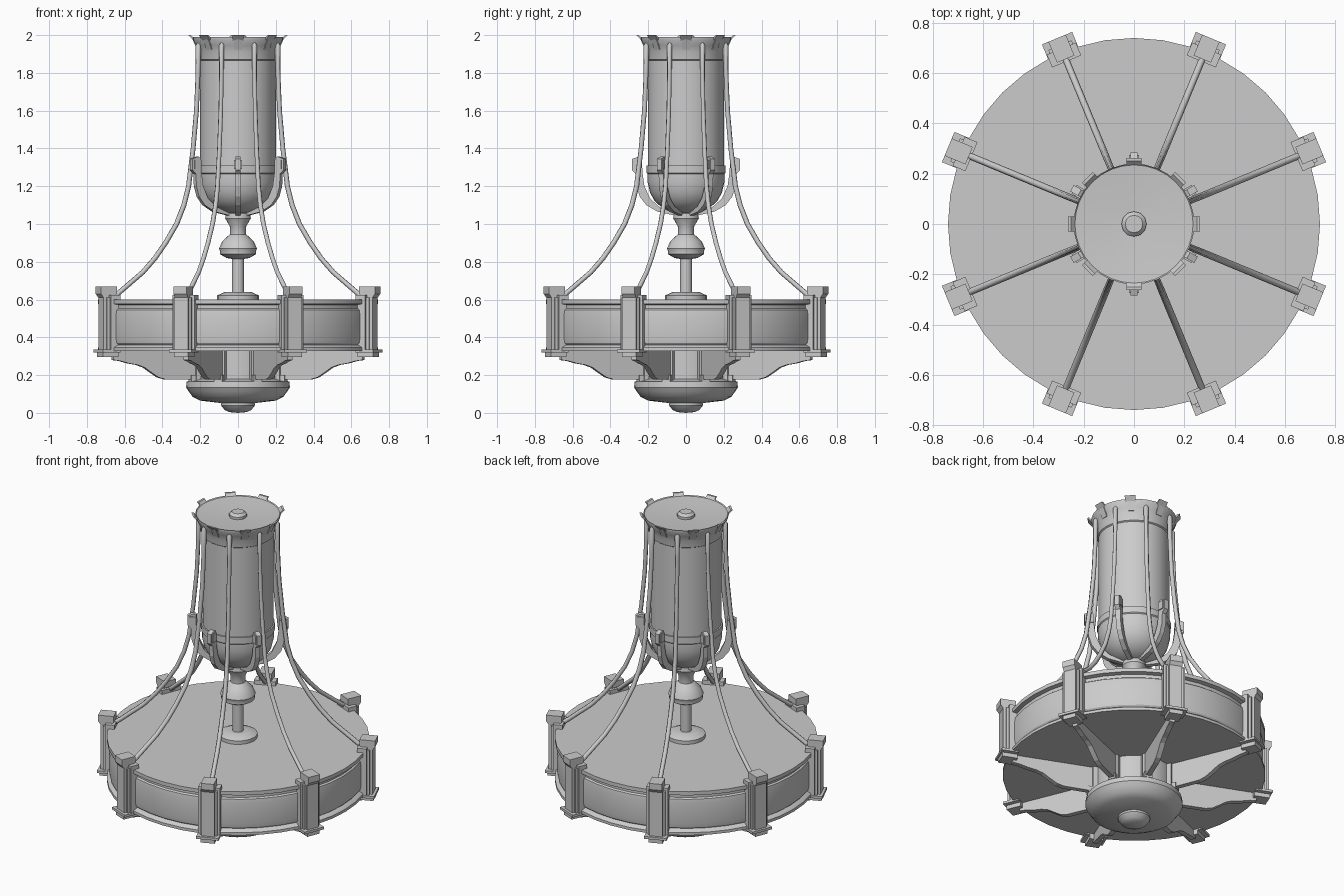
import bpy, bmesh, math
from mathutils import Matrix, Vector


def finish(name, bm, smooth=True):
    bmesh.ops.recalc_face_normals(bm, faces=bm.faces)
    me = bpy.data.meshes.new(name)
    bm.to_mesh(me)
    bm.free()
    ob = bpy.data.objects.new(name, me)
    bpy.context.collection.objects.link(ob)
    if smooth:
        bpy.ops.object.select_all(action='DESELECT')
        ob.select_set(True)
        bpy.context.view_layer.objects.active = ob
        bpy.ops.object.shade_smooth_by_angle(angle=math.radians(32))
    return ob


def lathe(name, profile, sides=32):
    """Revolve (radius, z) points about the z axis."""
    bm = bmesh.new()
    vs = [bm.verts.new((r, 0, z)) for r, z in profile]
    es = [bm.edges.new(p) for p in zip(vs, vs[1:])]
    bmesh.ops.spin(bm, geom=vs + es, cent=(0, 0, 0), axis=(0, 0, 1),
                   angle=math.tau, steps=sides, use_duplicate=False)
    bmesh.ops.remove_doubles(bm, verts=bm.verts, dist=1e-5)
    return finish(name, bm)


def radial(name, polys, count, offset):
    """Extrude (radius, z) outlines to a thickness and repeat them around z."""
    bm = bmesh.new()
    for i in range(count):
        rot = Matrix.Rotation(offset + math.tau * i / count, 3, 'Z')
        for thick, pts in polys:
            a = [bm.verts.new(rot @ Vector((r, -thick / 2, z))) for r, z in pts]
            b = [bm.verts.new(rot @ Vector((r, thick / 2, z))) for r, z in pts]
            bm.faces.new(a)
            bm.faces.new(b[::-1])
            n = len(pts)
            for k in range(n):
                m = (k + 1) % n
                bm.faces.new((a[k], b[k], b[m], a[m]))
    return finish(name, bm, False)


def rect(r0, r1, z0, z1):
    return [(r0, z0), (r1, z0), (r1, z1), (r0, z1)]


HALF = math.pi / 8

# upper shade: flared cylinder with dished lid and cap nub
lathe("upper_shade", [(0, 1.97), (.05, 1.97), (.235, 1.985), (.24, 1.99), (.24, 1.975),
                      (.222, 1.945), (.212, 1.91), (.207, 1.87), (.2, 1.865),
                      (.2, 1.31), (0, 1.31)])
lathe("lid_nub", [(0, 2), (.035, 2), (.05, 1.985), (.05, 1.965), (0, 1.965)], 12)

# rounded bowl under the shade
lathe("upper_bowl", [(0, 1.31), (.208, 1.31), (.208, 1.27), (.203, 1.265), (.203, 1.22),
                     (.19, 1.165), (.165, 1.12), (.125, 1.085), (.07, 1.06), (0, 1.055)])

# turned stem from bowl down to drum
lathe("stem", [(0, 1.08), (.05, 1.08), (.05, 1.06), (.065, 1.055), (.068, 1.03), (.042, .985),
               (.042, .945), (.055, .935), (.085, .905), (.1, .87), (.095, .855),
               (.095, .84), (.06, .82), (.032, .815), (.032, .64), (.07, .64),
               (.11, .622), (.11, .595), (0, .595)], 20)

# main drum with rims and raised band
lathe("drum", [(0, .6), (.74, .6), (.74, .577), (.715, .572), (.715, .552), (.724, .545),
               (.728, .52), (.728, .395), (.724, .37), (.715, .36), (.735, .35),
               (.74, .345), (.74, .328), (0, .328)], 40)

# lower hub bowl with bottom knob
lathe("lower_hub", [(0, .335), (.225, .335), (.225, .18), (.272, .165), (.275, .135),
                    (.262, .115), (.24, .085), (.2, .065), (.09, .052), (.09, .04),
                    (.07, .015), (.045, .004), (0, 0)])

# posts: wide back plate, middle plate, tall block with sloped head, foot
radial("drum_posts", [
    (.125, rect(.70, .755, .325, .625)),
    (.10, rect(.70, .77, .325, .61)),
    (.075, [(.735, .32), (.785, .32), (.785, .61), (.8, .63), (.8, .668),
            (.71, .668), (.71, .63), (.735, .61)]),
    (.13, rect(.70, .80, .32, .335)),
    (.08, rect(.70, .79, .295, .322)),
], 8, HALF)

# curved fins under the drum and their hub plates
radial("under_fins", [
    (.03, [(.20, .33), (.20, .175), (.42, .177), (.46, .188), (.50, .213),
           (.54, .24), (.58, .254), (.63, .262), (.68, .275), (.72, .28), (.72, .33)]),
    (.055, rect(.20, .25, .165, .33)),
    (.045, rect(.24, .275, .165, .2)),
], 8, HALF)

# bracket hooks hugging the bowl
radial("bowl_brackets", [
    (.028, [(.235, 1.35), (.25, 1.357), (.285, 1.345), (.285, 1.285), (.265, 1.265),
            (.262, 1.2), (.245, 1.145), (.21, 1.1), (.15, 1.065), (.06, 1.045),
            (.06, 1.065), (.14, 1.09), (.19, 1.135), (.22, 1.2), (.23, 1.27)]),
    (.04, rect(.235, .275, 1.29, 1.34)),
], 6, math.pi / 6)

# flared clips at the top rim
radial("rim_clips", [
    (.06, [(.225, 1.96), (.262, 2.0), (.25, 2.0), (.222, 1.972)]),
    (.04, [(.205, 1.925), (.218, 1.925), (.24, 1.975), (.225, 1.975)]),
], 8, 0)

# eight curved suspension rods with pointed tops
path = [(.222, 1.968, .25), (.227, 1.945, 1), (.229, 1.8, .85), (.238, 1.6, .85),
        (.257, 1.4, .85), (.283, 1.2, .9), (.31, 1.1, .9), (.352, 1.0, .9),
        (.415, .9, .9), (.475, .82, .9), (.545, .745, .9), (.69, .63, .9), (.73, .60, .9)]
cu = bpy.data.curves.new("suspension_rods", 'CURVE')
cu.dimensions = '3D'
cu.bevel_depth = .015
cu.bevel_resolution = 1
cu.use_fill_caps = True
for i in range(8):
    a = HALF + math.tau * i / 8
    sp = cu.splines.new('POLY')
    sp.points.add(len(path) - 1)
    for p, (r, z, s) in zip(sp.points, path):
        p.co = (r * math.cos(a), r * math.sin(a), z, 1)
        p.radius = s
bpy.context.collection.objects.link(bpy.data.objects.new("suspension_rods", cu))
